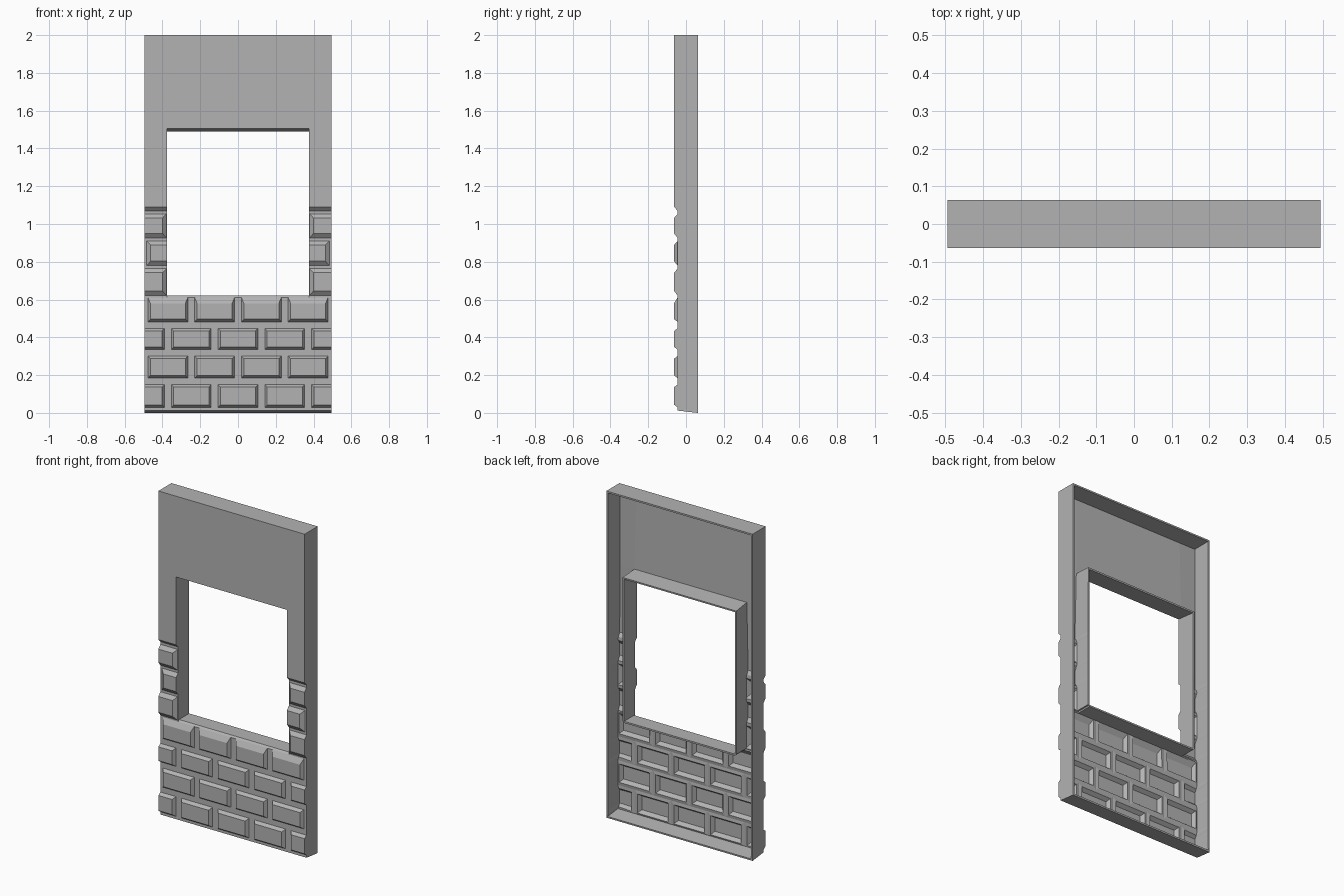
import bpy, bmesh

if "Cube" in bpy.data.objects:
    bpy.data.objects.remove(bpy.data.objects["Cube"])

HALF_W, HEIGHT = 0.495, 2.0
OPEN_X, SILL, HEAD = 0.375, 0.612, 1.505
FRONT, MORTAR, BACK = -0.063, -0.044, 0.063
BOTTOM = 0.012

bm = bmesh.new()


def near(a, b):
    return abs(a - b) < 1e-4


def face(*pts):
    bm.faces.new([bm.verts.new(p) for p in pts])


def panel(x0, x1, z0, z1, y0, y1):
    """Front-facing strip, y0 at its bottom edge and y1 at its top."""
    face((x0, y0, z0), (x1, y0, z0), (x1, y1, z1), (x0, y1, z1))


def rect(x0, x1, z0, z1, y):
    return [(x0, y, z0), (x1, y, z0), (x1, y, z1), (x0, y, z1)]


def brick(cell, gaps, slopes):
    """Mortar border, sloped sides and flat top. gaps/slopes: left, right, bottom, top."""
    def shrink(r, m):
        return (r[0] + m[0], r[1] - m[1], r[2] + m[2], r[3] - m[3])
    outer = shrink(cell, gaps)
    inner = shrink(outer, slopes)
    rings = [rect(*cell, MORTAR), rect(*outer, MORTAR), rect(*inner, FRONT)]
    for a, b in zip(rings, rings[1:]):
        for i in range(4):
            j = (i + 1) % 4
            axis = 2 if i % 2 == 0 else 0
            if not near(a[i][axis], b[i][axis]):   # a cut end has no border
                face(a[i], a[j], b[j], b[i])
    face(*rings[2])


# Brick courses below the opening
courses = [BOTTOM, 0.167, 0.318, 0.465, SILL]
pitch = HALF_W / 2
for row in range(4):
    z0, z1 = courses[row], courses[row + 1]
    shift = pitch / 2 if row % 2 == 0 else 0
    top_gap, top_slope = (0, 0.032) if row == 3 else (0.017, 0.014)
    for i in range(-1, 4):
        a = -HALF_W + shift + i * pitch
        x0, x1 = max(a, -HALF_W), min(a + pitch, HALF_W)
        if x1 - x0 < 0.01:
            continue
        cut_l, cut_r = a < x0 - 0.01, a + pitch > x1 + 0.01
        brick((x0, x1, z0, z1),
              (0 if cut_l else 0.018, 0 if cut_r else 0.018, 0.017, top_gap),
              (0 if cut_l else 0.013, 0 if cut_r else 0.013, 0.014, top_slope))

# Stones beside the opening, alternately open to the outside and to the opening
stones = [SILL, 0.77, 0.917, 1.06]
for side in (-1, 1):
    x0, x1 = sorted((side * HALF_W, side * OPEN_X))
    for row in range(3):
        outside = row % 2 == 0
        flat_left = outside == (side < 0)
        gap, slope = (0.004, 0.02) if outside else (0.01, 0.023)
        brick((x0, x1, stones[row], stones[row + 1]),
              (0 if flat_left else gap, gap if flat_left else 0, 0.009, 0.006),
              (0 if flat_left else slope, slope if flat_left else 0, 0.024, 0.022))
    # Plain pier above the stones
    panel(x0, x1, 1.06, 1.07, MORTAR, MORTAR)
    panel(x0, x1, 1.07, 1.09, MORTAR, FRONT)
    panel(x0, x1, 1.09, HEAD, FRONT, FRONT)
    panel(x0, x1, HEAD, HEIGHT, FRONT, FRONT)

# Header over the opening, and the sill
panel(-OPEN_X, OPEN_X, HEAD, HEIGHT, FRONT, FRONT)
face((-OPEN_X, MORTAR, SILL), (OPEN_X, MORTAR, SILL),
     (OPEN_X, BACK, SILL), (-OPEN_X, BACK, SILL))

bmesh.ops.remove_doubles(bm, verts=bm.verts, dist=1e-4)


# Return walls around the outside and the opening
def is_rim(a, b):
    def both(k, v):
        return near(abs(a[k]), v) and near(abs(b[k]), v)
    if near(a.y, BACK) or near(b.y, BACK):
        return False
    jamb = both(0, OPEN_X) and min(a.z, b.z) > SILL - 1e-3 and max(a.z, b.z) < HEAD + 1e-3
    return both(0, HALF_W) or both(2, BOTTOM) or both(2, HEIGHT) or both(2, HEAD) or jamb


def back_point(p):
    z = p.z
    if near(z, BOTTOM):
        z = 0.0
    elif near(z, HEAD) and abs(p.x) < OPEN_X + 1e-3:
        z = HEAD - 0.014
    return (p.x, BACK, z)


walls = []
for e in bm.edges:
    if e.is_boundary and is_rim(e.verts[0].co, e.verts[1].co):
        loop = e.link_loops[0]
        a, b = loop.vert.co.copy(), loop.link_loop_next.vert.co.copy()
        walls.append((b, a, back_point(a), back_point(b)))
for w in walls:
    face(*w)
bmesh.ops.remove_doubles(bm, verts=bm.verts, dist=1e-4)

mesh = bpy.data.meshes.new("wall_panel")
bm.to_mesh(mesh)
bm.free()
wall = bpy.data.objects.new("wall_panel", mesh)
bpy.context.collection.objects.link(wall)

# Thin hollow shell, open at the back
shell = wall.modifiers.new("shell", 'SOLIDIFY')
shell.thickness = 0.01
shell.offset = -1
shell.use_even_offset = True

grey = bpy.data.materials.new("grey")
grey.diffuse_color = (0.45, 0.45, 0.45, 1)
grey.use_nodes = True
grey.node_tree.nodes["Principled BSDF"].inputs["Base Color"].default_value = grey.diffuse_color
mesh.materials.append(grey)
